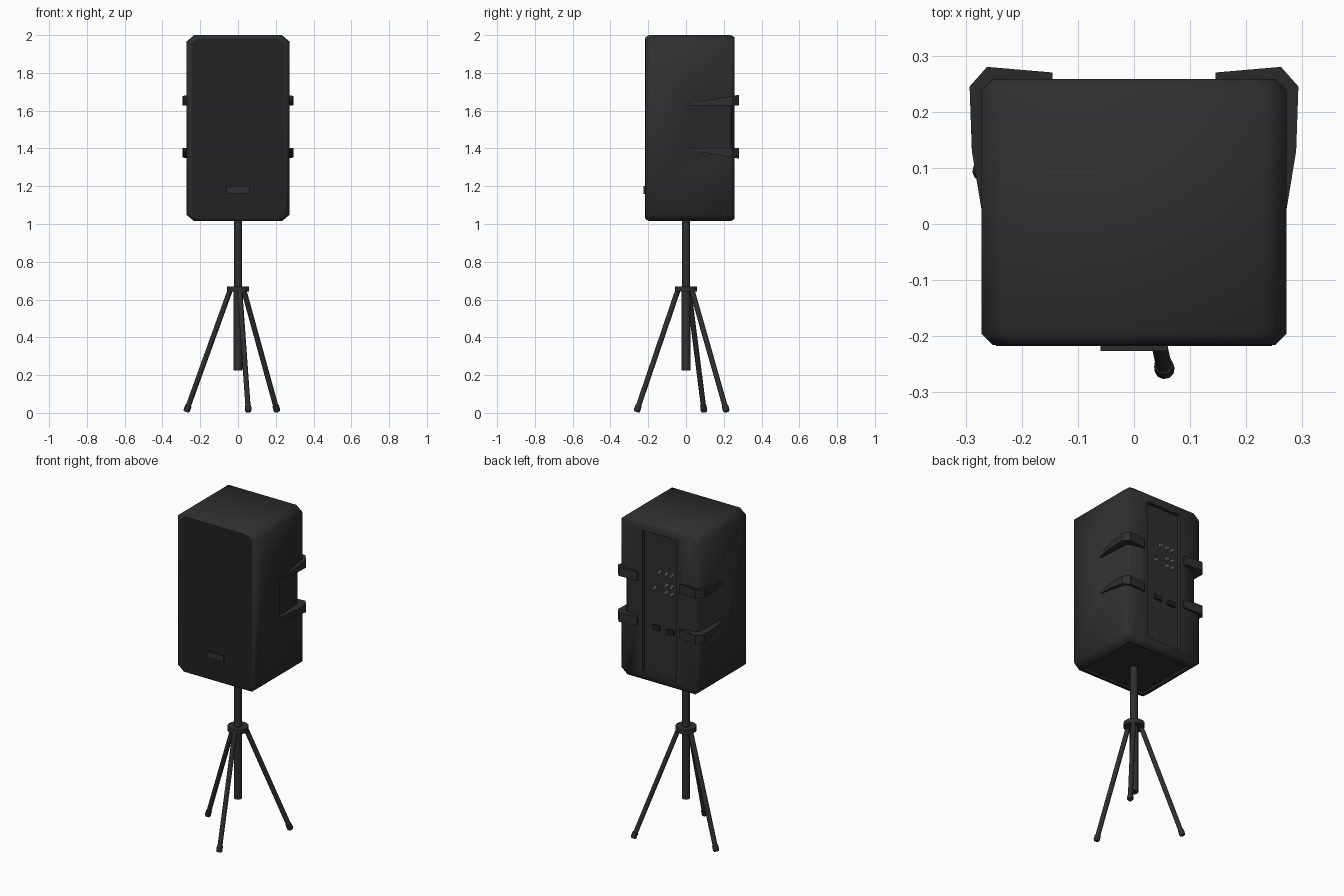
import bpy, bmesh, math
from mathutils import Vector

if "Cube" in bpy.data.objects:
    bpy.data.objects.remove(bpy.data.objects["Cube"])


def material(name, v):
    m = bpy.data.materials.new(name)
    m.diffuse_color = (v, v, v, 1)
    m.use_nodes = True
    m.node_tree.nodes["Principled BSDF"].inputs["Base Color"].default_value = m.diffuse_color
    return m


BLACK = material("black_plastic", 0.028)
GRILLE = material("grille_black", 0.016)
GREY = material("knob_grey", 0.15)


def finish(name, bm, mat=BLACK, smooth=None):
    bmesh.ops.recalc_face_normals(bm, faces=bm.faces)
    me = bpy.data.meshes.new(name)
    bm.to_mesh(me)
    bm.free()
    ob = bpy.data.objects.new(name, me)
    bpy.context.collection.objects.link(ob)
    me.materials.append(mat)
    if smooth:
        shade(ob, smooth)
    return ob


def shade(ob, angle):
    bpy.ops.object.select_all(action='DESELECT')
    ob.select_set(True)
    bpy.context.view_layer.objects.active = ob
    bpy.ops.object.shade_smooth_by_angle(angle=math.radians(angle))


def loft(name, rings, mat=BLACK, smooth=None):
    """Skin equal-sized rings of points and cap both ends."""
    bm = bmesh.new()
    vs = [[bm.verts.new(p) for p in r] for r in rings]
    n = len(vs[0])
    for a, b in zip(vs, vs[1:]):
        for i in range(n):
            j = (i + 1) % n
            bm.faces.new((a[i], a[j], b[j], b[i]))
    bm.faces.new(vs[0])
    bm.faces.new(vs[-1])
    return finish(name, bm, mat, smooth)


def box(name, x, y, z, mat=BLACK):
    ring = lambda h: [(x[0], y[0], h), (x[1], y[0], h), (x[1], y[1], h), (x[0], y[1], h)]
    return loft(name, [ring(z[0]), ring(z[1])], mat)


def tube(name, p, stops, n=12, mat=BLACK):
    """Round rod along p[0]->p[1]; stops are (distance, radius)."""
    a = Vector(p[0])
    d = (Vector(p[1]) - a).normalized()
    u = d.orthogonal().normalized()
    v = d.cross(u)
    ang = [2 * math.pi * i / n for i in range(n)]
    return loft(name, [[a + d * s + (u * math.cos(t) + v * math.sin(t)) * r for t in ang]
                       for s, r in stops], mat, 40)


def octagon(y, w, z0, z1, cx, cz):
    return [(-w + cx, y, z0), (w - cx, y, z0), (w, y, z0 + cz), (w, y, z1 - cz),
            (w - cx, y, z1), (-w + cx, y, z1), (-w, y, z1 - cz), (-w, y, z0 + cz)]


def cut(ob, cutter):
    m = ob.modifiers.new("cut", 'BOOLEAN')
    m.operation, m.solver, m.object = 'DIFFERENCE', 'EXACT', cutter
    bpy.context.view_layer.objects.active = ob
    bpy.ops.object.modifier_apply(modifier=m.name)
    bpy.data.objects.remove(cutter)


# Cabinet: octagonal box with chamfered front and back rims
full = (0.272, 1.015, 2.0, 0.04, 0.033)
inner = (0.252, 1.027, 1.988, 0.034, 0.028)
cabinet = loft("cabinet", [octagon(-0.2155, *inner), octagon(-0.195, *full),
                           octagon(0.238, *full), octagon(0.258, *inner)])

# Recesses: rear control bay, underside plate and side hand pockets
cut(cabinet, box("bay_cutter", (-0.117, 0.117), (0.238, 0.3), (1.07, 1.94)))
cut(cabinet, box("base_cutter", (-0.215, 0.215), (-0.18, 0.22), (0.95, 1.027)))
pocket = [(0.273, 0.015), (0.256, 0.03), (0.248, 0.225), (0.232, 0.243),
          (0.15, 0.257), (0.15, 0.35), (0.35, 0.35), (0.35, 0.015)]
for s in (-1, 1):
    cut(cabinet, loft("pocket_cutter", [[(s * x, y, z) for x, y in pocket]
                                        for z in (1.40, 1.63)]))
shade(cabinet, 50)

# Front grille and blank badge plate
loft("front_grille", [octagon(y, 0.246, 1.033, 1.982, 0.033, 0.027)
                      for y in (-0.205, -0.217)], GRILLE)
box("badge_plate", (-0.06, 0.06), (-0.226, -0.21), (1.16, 1.20))

# Corner handle bars, wedge-shaped, mirrored left/right and up/down
bar = [(0.270, 0.015), (0.289, 0.13), (0.293, 0.245), (0.262, 0.28),
       (0.145, 0.27), (0.145, 0.245), (0.23, 0.235), (0.245, 0.21)]
mid = 1.515
for s in (-1, 1):
    for v, nm in ((1, "upper"), (-1, "lower")):
        loft(f"{nm}_handle_bar", [[(s * x, y, mid + v * 0.113) for x, y in bar],
                                  [(s * x, y, mid + v * (0.121 + 0.17 * y)) for x, y in bar]])

# Rear knobs and sockets
for x, z in [(0.01, 1.705), (-0.037, 1.705), (-0.075, 1.705), (-0.037, 1.635),
             (-0.075, 1.635), (-0.037, 1.59), (-0.075, 1.59), (0.044, 1.60)]:
    tube("knob", ((x, 0.232, z), (x, 1, z)), [(0, 0.012), (0.02, 0.010)], 10, GREY)
for x, z in [(0.03, 1.36), (-0.066, 1.355)]:
    box("socket", (x - 0.024, x + 0.024), (0.23, 0.252), (z - 0.014, z + 0.014), GRILLE)

# Tripod: pole, collar and three splayed legs with feet
tube("lower_pole", ((0, 0, 0.225), (0, 0, 1)), [(0, 0.024), (0.43, 0.024)], 16)
tube("upper_pole", ((0, 0, 0.64), (0, 0, 1)), [(0, 0.022), (0.40, 0.022)], 16)
tube("collar", ((0, 0, 0.643), (0, 0, 1)), [(0, 0.06), (0.027, 0.06)], 12)
for fx, fy in [(0.055, -0.262), (-0.274, 0.096), (0.208, 0.215)]:
    h = Vector((fx, fy, 0)).normalized() * 0.042
    top, foot = Vector((h.x, h.y, 0.655)), Vector((fx, fy, 0.006))
    L = (foot - top).length
    tube("tripod_leg", (top, foot), [(0, 0.014), (L - 0.02, 0.014)], 10)
    tube("rubber_foot", (top, foot), [(L - 0.035, 0.017), (L - 0.008, 0.018), (L, 0.014)], 10)
